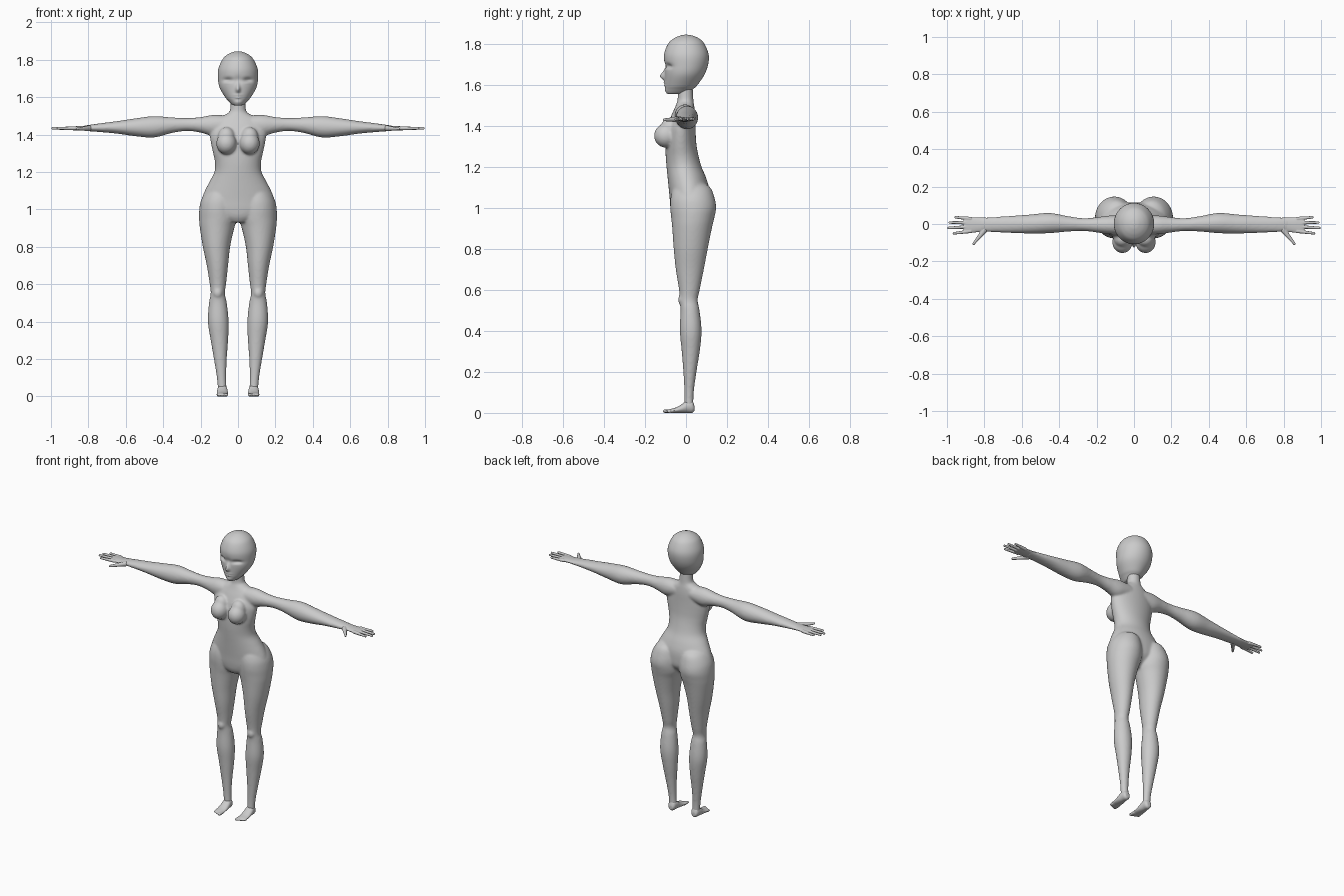
import bpy, bmesh, math
from mathutils import Vector, Matrix

grey = bpy.data.materials.new("plain grey")
grey.diffuse_color = (0.6, 0.6, 0.6, 1)


def spline(p0, p1, p2, p3, t):
    return [0.5 * (2*b + (c-a)*t + (2*a-5*b+4*c-d)*t*t + (3*b-a-3*c+d)*t**3)
            for a, b, c, d in zip(p0, p1, p2, p3)]


def loft(bm, sections, axis, side=1, segs=40, steps=5):
    """Elliptical loft; a section is (t, a_min, a_max, b_min, b_max)."""
    dense = []
    n = len(sections)
    for i in range(n - 1):
        q = [sections[max(0, min(n - 1, i + k))] for k in (-1, 0, 1, 2)]
        dense += [spline(*q, k / steps) for k in range(steps)]
    dense.append(sections[-1])
    rings = []
    for t, a0, a1, b0, b1 in dense:
        ring = []
        for k in range(segs):
            u = 2 * math.pi * k / segs
            a = (a0 + a1) / 2 + (a1 - a0) / 2 * math.cos(u)
            b = (b0 + b1) / 2 + (b1 - b0) / 2 * math.sin(u)
            x, y, z = {'z': (a, b, t), 'x': (t, b, a), 'y': (a, t, b)}[axis]
            ring.append(bm.verts.new((x * side, y, z)))
        rings.append(ring)
    for r, s in zip(rings, rings[1:]):
        for k in range(segs):
            m = (k + 1) % segs
            bm.faces.new((r[k], r[m], s[m], s[k]))
    bm.faces.new(rings[0])
    bm.faces.new(rings[-1])


def ball(bm, centre, radii):
    m = Matrix.Translation(centre) @ Matrix.Diagonal((*radii, 1))
    bmesh.ops.create_uvsphere(bm, u_segments=32, v_segments=20, radius=1, matrix=m)


def finger(bm, p, q, r0, r1):
    """Tapered rod with round tip."""
    p, q = Vector(p), Vector(q)
    d = q - p
    m = Matrix.Translation((p + q) / 2) @ d.to_track_quat('Z', 'Y').to_matrix().to_4x4()
    bmesh.ops.create_cone(bm, cap_ends=True, segments=16, radius1=r0, radius2=r1,
                          depth=d.length, matrix=m)
    ball(bm, q, (r1, r1, r1))


def finish(bm, name, voxel=0, smooth=0):
    bmesh.ops.recalc_face_normals(bm, faces=bm.faces)
    for f in bm.faces:
        f.smooth = True
    me = bpy.data.meshes.new(name)
    bm.to_mesh(me)
    bm.free()
    me.materials.append(grey)
    ob = bpy.data.objects.new(name, me)
    bpy.context.collection.objects.link(ob)
    if voxel:
        r = ob.modifiers.new("fuse", 'REMESH')
        r.mode, r.voxel_size, r.use_smooth_shade = 'VOXEL', voxel, True
        s = ob.modifiers.new("soften", 'SMOOTH')
        s.factor, s.iterations = 0.5, smooth
    return ob


# Body: torso with neck, arms, legs, chest and hips fused together
torso = [(.93, .06, -.05, .05), (.96, .13, -.068, .08), (1.0, .19, -.076, .11),
         (1.05, .194, -.08, .115), (1.1, .177, -.085, .112), (1.15, .151, -.09, .097),
         (1.2, .126, -.095, .076), (1.25, .123, -.099, .062), (1.3, .133, -.1, .052),
         (1.35, .144, -.097, .048), (1.4, .15, -.09, .046), (1.45, .135, -.072, .045),
         (1.485, .105, -.056, .042), (1.51, .062, -.046, .038), (1.53, .043, -.041, .036),
         (1.6, .039, -.04, .032)]
leg = [(1.13, .05, .13, -.03, .07), (1.1, .02, .168, -.06, .118), (1.05, .004, .197, -.075, .139),
       (1.0, .003, .207, -.077, .147), (.95, .004, .208, -.072, .138), (.9, .02, .204, -.067, .126),
       (.8, .042, .188, -.06, .106), (.7, .053, .167, -.05, .087), (.6, .064, .151, -.034, .067),
       (.55, .07, .146, -.031, .057), (.5, .06, .155, -.027, .066), (.4, .05, .161, -.03, .076),
       (.3, .053, .146, -.021, .067), (.2, .06, .129, -.013, .051), (.1, .063, .113, -.008, .038),
       (.03, .06, .108, -.008, .036)]
arm = [(.05, 1.41, 1.50, -.055, .043), (.13, 1.392, 1.505, -.055, .045), (.2, 1.41, 1.493, -.045, .036),
       (.27, 1.419, 1.488, -.037, .031), (.35, 1.409, 1.491, -.04, .041), (.45, 1.384, 1.498, -.049, .059),
       (.55, 1.391, 1.486, -.051, .051), (.65, 1.405, 1.471, -.048, .044),
       (.75, 1.414, 1.458, -.044, .037), (.83, 1.42, 1.446, -.04, .033)]
bm = bmesh.new()
loft(bm, [(z, -w, w, b, f) for z, w, b, f in torso], 'z')
for s in (-1, 1):
    loft(bm, leg, 'z', s)
    loft(bm, arm, 'x', s)
    ball(bm, (.062 * s, -.098, 1.352), (.054, .058, .058))
    ball(bm, (.062 * s, -.08, 1.385), (.046, .045, .055))
    ball(bm, (.108 * s, -.013, .552), (.026, .026, .03))
finish(bm, "body", .0065, 7)

# Hands and feet
palm = [(.79, 1.419, 1.45, -.041, .034), (.83, 1.421, 1.446, -.043, .034),
        (.87, 1.422, 1.444, -.048, .036), (.9, 1.424, 1.442, -.05, .038),
        (.91, 1.427, 1.439, -.046, .034)]
tips = [(.959, .036, .028), (.99, .008, .007), (.997, -.021, -.014), (.968, -.05, -.038)]
foot = [(.041, .07, .098, .01, .035), (.03, .06, .107, 0, .06), (.005, .056, .111, 0, .062),
        (-.02, .054, .113, 0, .043), (-.05, .053, .114, 0, .026), (-.08, .053, .114, 0, .018),
        (-.092, .056, .111, .002, .014)]
for s, side in ((-1, "right"), (1, "left")):
    bm = bmesh.new()
    loft(bm, palm, 'x', s)
    for x, y, base in tips:
        finger(bm, (.87 * s, base, 1.433), ((x - .005) * s, y, 1.433), .0105, .0068)
    finger(bm, (.795 * s, -.028, 1.433), (.83 * s, -.072, 1.431), .016, .0105)
    finger(bm, (.826 * s, -.066, 1.431), (.858 * s, -.106, 1.43), .011, .007)
    finish(bm, side + "_hand", .0028, 3)

    bm = bmesh.new()
    loft(bm, foot, 'y', s)
    for k in range(5):
        r = .0085 - .0008 * k
        x = (.062 + .0112 * k) * s
        finger(bm, (x, -.07, r), (x, -.104 + .0045 * k, r), r + .001, r)
    finish(bm, side + "_foot", .003, 3)

# Head: smooth loft, then face features pressed into or pulled from the front
head = [(1.556, .018, -.086, -.03), (1.56, .032, -.094, .005), (1.58, .052, -.1, .035),
        (1.6, .069, -.102, .056), (1.65, .098, -.104, .09), (1.7, .107, -.106, .108),
        (1.75, .105, -.107, .11), (1.8, .084, -.088, .09), (1.825, .06, -.062, .066),
        (1.84, .03, -.03, .034), (1.845, .005, -.005, .006)]
bm = bmesh.new()
loft(bm, [(z, -w, w, b, f) for z, w, b, f in head], 'z', 1, 112, 8)
# x, z, x spread, z spread, push towards the back
features = [(.053, 1.69, .026, .013, .017), (.053, 1.678, .018, .006, -.005),
            (0, 1.688, .02, .02, .008), (0, 1.641, .011, .016, -.022),
            (0, 1.665, .008, .02, -.008), (0, 1.609, .02, .005, -.007),
            (0, 1.597, .017, .005, -.006), (0, 1.603, .022, .0025, .004),
            (.0, 1.572, .022, .01, -.004)]
for v in bm.verts:
    if v.co.y < -.01:
        x, z = abs(v.co.x), v.co.z
        v.co.y += sum(d * math.exp(-((x - cx) / sx) ** 2 - ((z - cz) / sz) ** 2)
                      for cx, cz, sx, sz, d in features)
finish(bm, "head")
